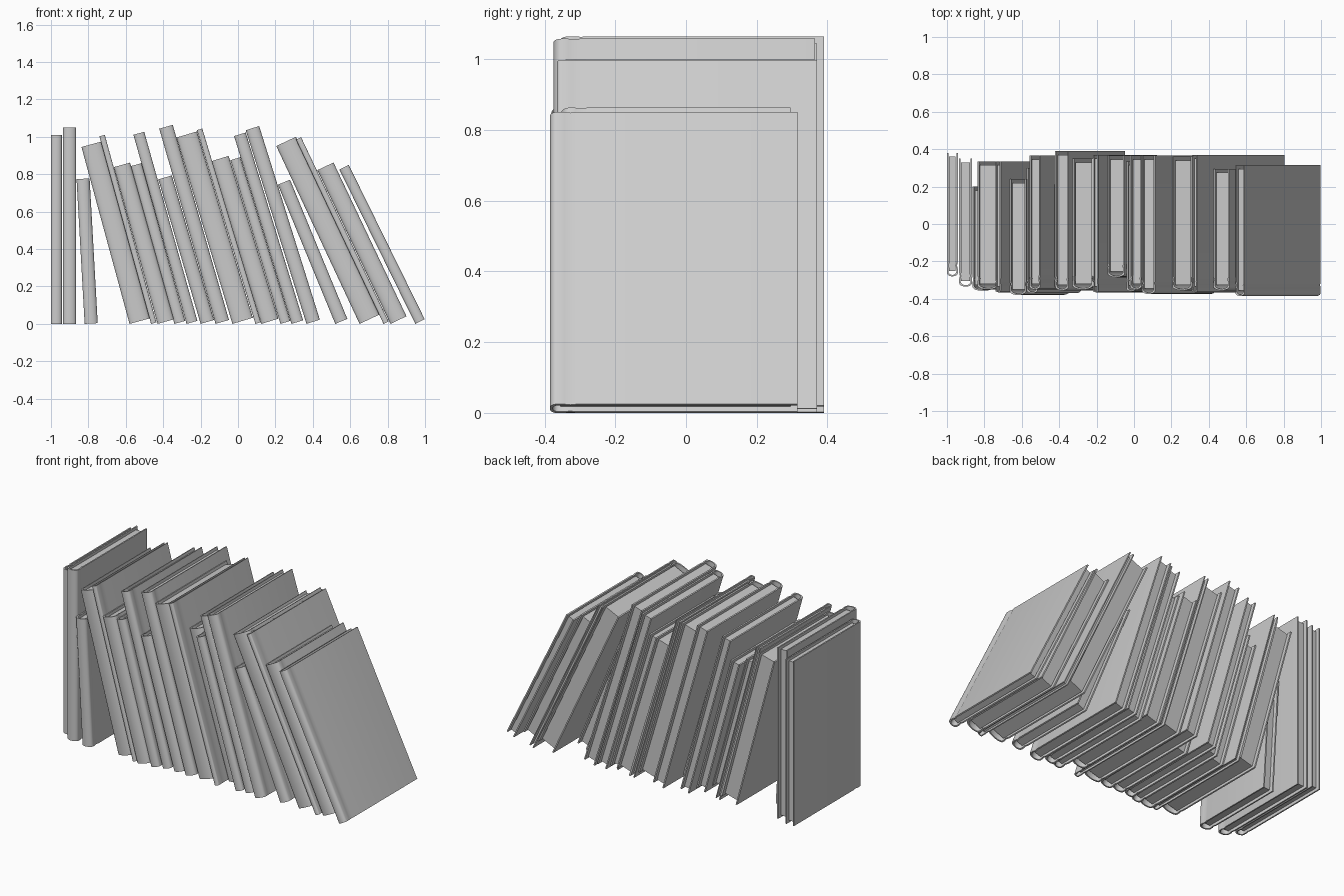
import bpy, bmesh
from math import sin, cos, pi, radians
from mathutils import Matrix

if "Cube" in bpy.data.objects:
    bpy.data.objects.remove(bpy.data.objects["Cube"])

# x of bottom-left corner, lean (deg), thickness, height, spine y, fore-edge y
BOOKS = [
    (-1.00, 0, .058, 1.01, -.28, .38),
    (-.935, 0, .070, 1.05, -.335, .35),
    (-.820, 3.2, .070, .775, -.355, .20),
    (-.580, 15.2, .112, .98, -.35, .335),
    (-.465, 15.4, .030, 1.04, -.365, .335),
    (-.430, 15.6, .090, .87, -.38, .24),
    (-.340, 15.5, .060, .875, -.37, .30),
    (-.275, 15.7, .060, 1.05, -.35, .365),
    (-.200, 16.3, .075, .805, -.35, .21),
    (-.120, 16.1, .075, 1.086, -.355, .39),
    (-.030, 16.7, .114, 1.04, -.35, .35),
    (.093, 16.8, .030, 1.082, -.365, .37),
    (.125, 17.0, .095, .91, -.285, .365),
    (.227, 17.0, .055, .915, -.36, .335),
    (.286, 17.0, .065, 1.05, -.35, .365),
    (.366, 17.4, .075, 1.085, -.375, .365),
    (.520, 22.4, .070, .805, -.35, .22),
    (.650, 25.1, .116, 1.05, -.355, .36),
    (.778, 25.4, .030, 1.09, -.365, .37),
    (.815, 25.4, .095, .91, -.355, .295),
    (.948, 26.2, .056, .92, -.385, .315),
]


def prism(name, outline, z0, z1, matrix):
    """Extrude an outline in the xy plane from z0 to z1, then place it."""
    bm = bmesh.new()
    face = bm.faces.new([bm.verts.new((x, y, z0)) for x, y in outline])
    new = bmesh.ops.extrude_face_region(bm, geom=[face])["geom"]
    bmesh.ops.translate(bm, vec=(0, 0, z1 - z0),
                        verts=[v for v in new if isinstance(v, bmesh.types.BMVert)])
    bmesh.ops.recalc_face_normals(bm, faces=bm.faces)
    bm.transform(matrix)
    mesh = bpy.data.meshes.new(name)
    bm.to_mesh(mesh)
    bm.free()
    obj = bpy.data.objects.new(name, mesh)
    bpy.context.collection.objects.link(obj)
    bpy.ops.object.select_all(action='DESELECT')
    obj.select_set(True)
    bpy.context.view_layer.objects.active = obj
    bpy.ops.object.shade_smooth_by_angle(angle=radians(35))
    return obj


def cover_outline(t, y0, y1, inset):
    """U shape: board, hinge groove, rounded spine, groove, board."""
    r = t / 2 - inset
    bulge = min(.022, t * .3)
    g = min(.004, t * .08)
    left = [(-r, y1), (-r, y0 + .075), (-r + g, y0 + .058), (-r, y0 + .042)]
    arc = [(-r * cos(a), y0 + inset + bulge * (1 - sin(a)))
           for a in (pi * i / 10 for i in range(11))]
    return left + arc + [(-x, y) for x, y in reversed(left)]


for i, (x, lean, t, h, y0, y1) in enumerate(BOOKS, 1):
    board = min(.008, t * .2)
    # lean about the bottom-left edge, which rests on the ground
    place = (Matrix.Translation((x, 0, 0)) @ Matrix.Rotation(-radians(lean), 4, 'Y')
             @ Matrix.Translation((t / 2, 0, 0)))
    # cover: outer skin joined to the inner skin
    outer = cover_outline(t, y0, y1, 0)
    inner = cover_outline(t, y0, y1, board)
    prism(f"book_cover_{i:02d}", outer + inner[::-1], 0, h, place)
    # page block, recessed at top, bottom and fore edge
    r = t / 2 - board * .9 - min(.004, t * .08)
    pages = [(-r, y0 + .03), (r, y0 + .03), (r, y1 - .02), (-r, y1 - .02)]
    prism(f"book_pages_{i:02d}", pages, .015, h - .015, place)
